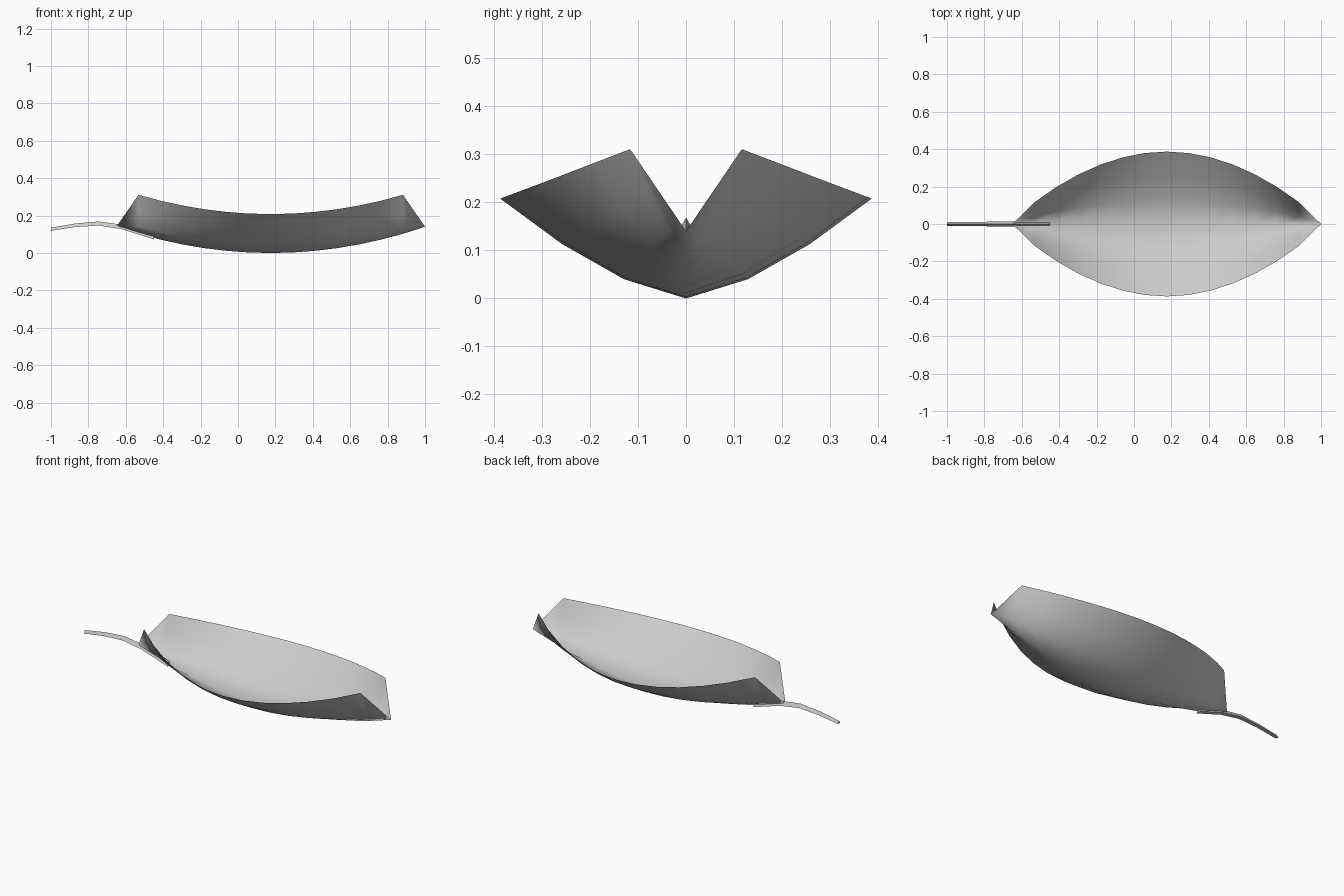
import bpy
import bmesh
from math import sin, cos, pi
from mathutils import Vector

cube = bpy.data.objects.get("Cube")
if cube:
    bpy.data.objects.remove(cube, do_unlink=True)

grey = bpy.data.materials.new("pale grey")
grey.use_nodes = True
colour = (0.6, 0.6, 0.6, 1)
grey.diffuse_color = colour
grey.node_tree.nodes["Principled BSDF"].inputs["Base Color"].default_value = colour


def loft(name, rows, closed, smooth):
    """Skin a list of equal-length point rows into one mesh object."""
    bm = bmesh.new()
    grid = [[bm.verts.new(p) for p in row] for row in rows]
    count = len(rows[0])
    for a, b in zip(grid, grid[1:]):
        for j in range(count if closed else count - 1):
            k = (j + 1) % count
            bm.faces.new((a[j], b[j], b[k], a[k]))
    if closed:
        bm.faces.new(grid[0])
        bm.faces.new(grid[-1][::-1])
        bmesh.ops.recalc_face_normals(bm, faces=bm.faces)
    # Collapse the pointed ends
    bmesh.ops.remove_doubles(bm, verts=bm.verts, dist=0.0005)
    for f in bm.faces:
        f.smooth = smooth
    mesh = bpy.data.meshes.new(name)
    bm.to_mesh(mesh)
    bm.free()
    mesh.materials.append(grey)
    obj = bpy.data.objects.new(name, mesh)
    bpy.context.collection.objects.link(obj)
    return obj


# Leaf blade: cupped cross-sections along an upward-curving midrib
MID, HALF, WIDTH, LIFT, CURL = 0.175, 0.825, 0.387, 0.208, 0.14
SEGMENTS, SIDE = 14, 3
rows = []
for i in range(SEGMENTS + 1):
    u = 2 * i / SEGMENTS - 1
    tip = i in (0, SEGMENTS)
    w = 0 if tip else WIDTH * sin(pi * i / SEGMENTS) ** 0.8
    lift = 0 if tip else LIFT
    rows.append([(MID + HALF * u, w * j / SIDE,
                  CURL * u * u + lift * abs(j / SIDE) ** 1.5)
                 for j in range(-SIDE, SIDE + 1)])
loft("leaf_blade", rows, closed=False, smooth=True)

# Stem: three-sided rod arching away from the base of the blade
path = [(-1, 0.124), (-0.87, 0.145), (-0.745, 0.154), (-0.62, 0.135), (-0.45, 0.082)]
rows = []
for i, (x, z) in enumerate(path):
    r = 0.011 + 0.007 * i / (len(path) - 1)
    rows.append([Vector((x, r * sin(a), z + r * cos(a)))
                 for a in (0, 2 * pi / 3, 4 * pi / 3)])
loft("leaf_stem", rows, closed=True, smooth=False)
